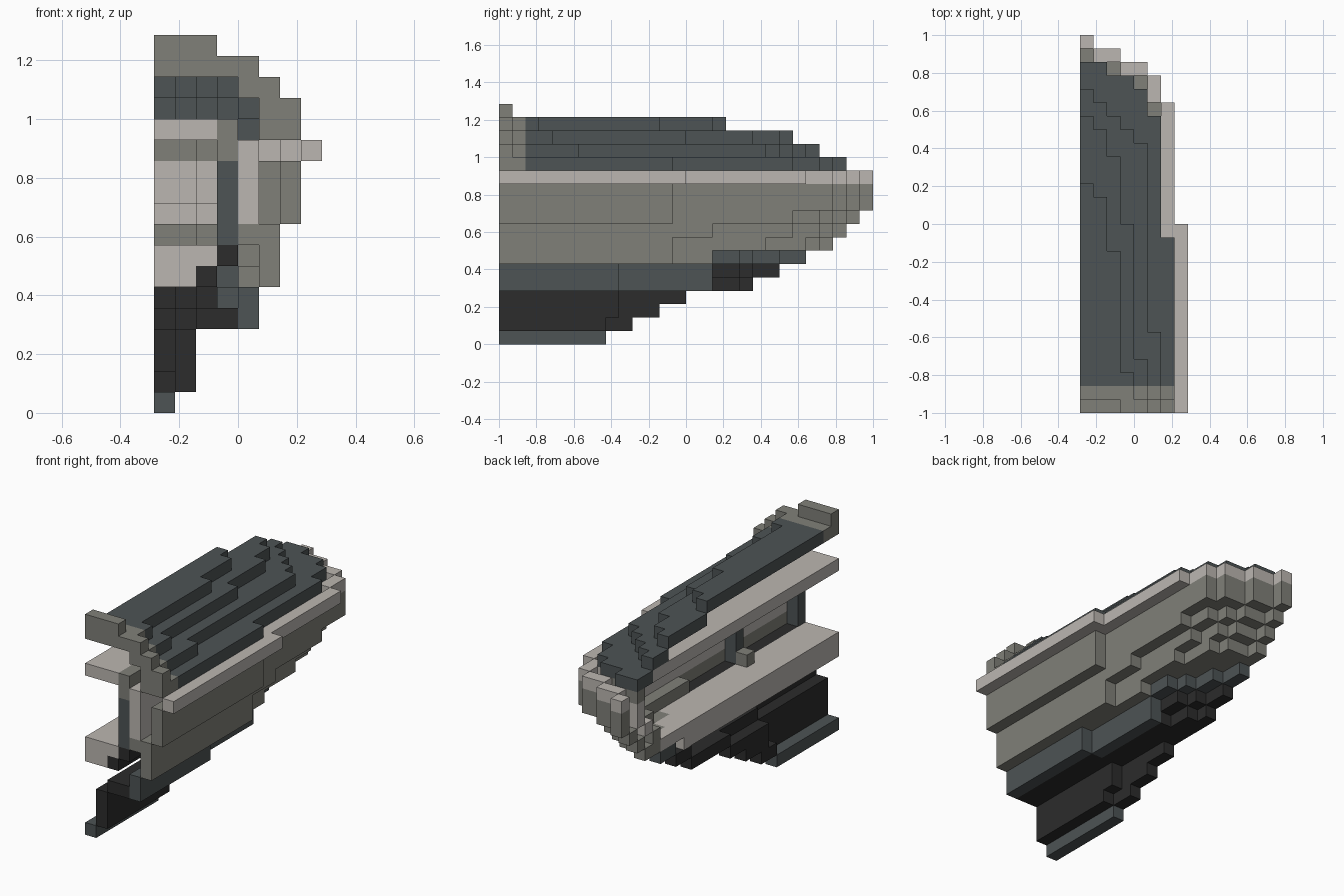
import bpy, bmesh
from mathutils import Vector

if "Cube" in bpy.data.objects:
    bpy.data.objects.remove(bpy.data.objects["Cube"], do_unlink=True)

U = 1 / 14                       # block size
ORIGIN = Vector((-4, -14, 0))    # grid corner, in blocks


def material(name, rgb):
    m = bpy.data.materials.new(name)
    m.use_nodes = True
    m.diffuse_color = (*rgb, 1)
    m.node_tree.nodes["Principled BSDF"].inputs["Base Color"].default_value = (*rgb, 1)
    return m


MATS = {
    "light": material("pale stone", (0.50, 0.47, 0.44)),
    "grey": material("warm grey", (0.216, 0.216, 0.19)),
    "slate": material("dark slate", (0.074, 0.087, 0.09)),
    "black": material("near black", (0.025, 0.025, 0.025)),
}

# Hull layers from keel to rim: length in blocks of each lengthwise row
HULL = [
    [8],
    [10, 8],
    [12, 9],
    [14, 9],
    [19, 18, 16, 16, 9],
    [21, 19, 18, 16, 9],
    [23, 21, 19, 18, 16, 13],
    [25, 24, 24, 23, 20, 13],
    [26, 25, 25, 24, 22, 16],
    [27, 26, 26, 25, 24, 22, 13],
    [28, 27, 27, 26, 26, 25, 13],
    [28, 27, 27, 26, 26, 25, 13],
    [28, 27, 27, 26, 26, 25, 23, 14],
]
RIM = len(HULL) - 1
# Roof layers from eaves to ridge
ROOF = [
    [26, 26, 25, 25, 24, 22, 13],
    [24, 23, 22, 21, 20, 6],
    [22, 21, 19, 14, 4],
    [17, 16, 12, 3],
]

cells = {}    # block -> (part, colour)


def put(part, colour, xs, ys, zs):
    for i in xs:
        for j in ys:
            for k in zs:
                cells.setdefault((i, j, k), (part, colour))


def one(n):
    return range(n, n + 1)


def inside(layer, i, j):
    return i < len(layer) and 0 <= j < layer[i]


def hull_colour(i, j, k, outer):
    if k == 0:
        return "slate"
    if k < 4:
        return "black"
    if k < 6:
        return "slate" if outer and j < 16 else "black"
    if k == 6:
        return "grey" if i > 3 else "slate"
    return "light" if k == RIM else "grey"


# Hull shell: keep only blocks open to the outside or below
for k, layer in enumerate(HULL):
    below = HULL[k - 1] if k else []
    for i, length in enumerate(layer):
        for j in range(length):
            side = not inside(layer, i + 1, j)
            if side or not inside(layer, i, j + 1) or not inside(below, i, j):
                part = "keel" if k < 4 else "rim" if k == RIM else "hull"
                # the rim is a band, open over the cabin
                if part == "rim" and i < 5 and j < min(layer[i], 26) - 2:
                    continue
                put(part, hull_colour(i, j, k, side), one(i), one(j), one(k))

# Cabin lining following the bow
for k in range(8, RIM + 1):
    layer = HULL[k]
    lining = [min(layer[i], layer[i + 1]) - 1 for i in range(5)]
    for i in range(5):
        for j in range(lining[i]):
            if not inside(lining, i + 1, j) or not inside(lining, i, j + 1):
                pale = 8 < k < RIM or (k == RIM and i == 4)
                put("cabin_lining", "light" if pale else "grey", one(i), one(j), one(k))

# Stern arch: high outer rib, then an inner rib matching the roof
for xs, z in ((range(3), 17), (range(5), 16), (range(4, 6), 15),
              (range(5, 7), 14), (range(5, 7), 13)):
    put("stern_arch", "grey", xs, one(0), one(z))
for xs, z in ((range(4), 16), (one(4), 15), (one(5), 14), (one(6), 13)):
    put("stern_arch", "grey", xs, one(1), one(z))

# Stepped roof shell
for n, layer in enumerate(ROOF):
    above = ROOF[n + 1] if n + 1 < len(ROOF) else []
    for i, length in enumerate(layer):
        for j in range(2, length):
            if not inside(above, i, j):
                put("roof", "slate", one(i), one(j), one(RIM + 1 + n))

# Decks, rails and posts inside
put("upper_deck", "light", range(3), range(24), one(13))
put("upper_rail", "grey", one(3), range(22), range(12, 14))
put("lower_deck", "light", range(3), range(23), one(7))
put("lower_deck", "light", range(2), range(20), one(6))
put("deck_support", "black", one(3), range(22), one(7))
put("deck_support", "black", one(2), range(18), one(6))
for j in (0, 8):
    put("cabin_post", "slate", one(3), one(j), range(8, 12))
put("cabin_crate", "grey", one(2), one(8), one(8))

# Turn each part into a mesh with its hidden faces left out
SIDES = [Vector(s) for s in ((1, 0, 0), (-1, 0, 0), (0, 1, 0),
                             (0, -1, 0), (0, 0, 1), (0, 0, -1))]
for part in sorted({p for p, c in cells.values()}):
    bm = bmesh.new()
    used = []
    for cell, (owner, colour) in cells.items():
        if owner != part:
            continue
        if colour not in used:
            used.append(colour)
        mid = Vector(cell) + Vector((0.5, 0.5, 0.5)) + ORIGIN
        for n in SIDES:
            if tuple(int(a + b) for a, b in zip(cell, n)) in cells:
                continue
            u = Vector((n.y, n.z, n.x))
            v = n.cross(u)
            corners = [mid + (n + u * a + v * b) / 2
                       for a, b in ((-1, -1), (1, -1), (1, 1), (-1, 1))]
            face = bm.faces.new([bm.verts.new(c * U) for c in corners])
            face.material_index = used.index(colour)
    bmesh.ops.remove_doubles(bm, verts=bm.verts, dist=U / 100)
    bmesh.ops.dissolve_limit(bm, angle_limit=0.01, verts=bm.verts,
                             edges=bm.edges, delimit={"MATERIAL"})
    mesh = bpy.data.meshes.new(part)
    bm.to_mesh(mesh)
    bm.free()
    for colour in used:
        mesh.materials.append(MATS[colour])
    bpy.context.collection.objects.link(bpy.data.objects.new(part, mesh))
